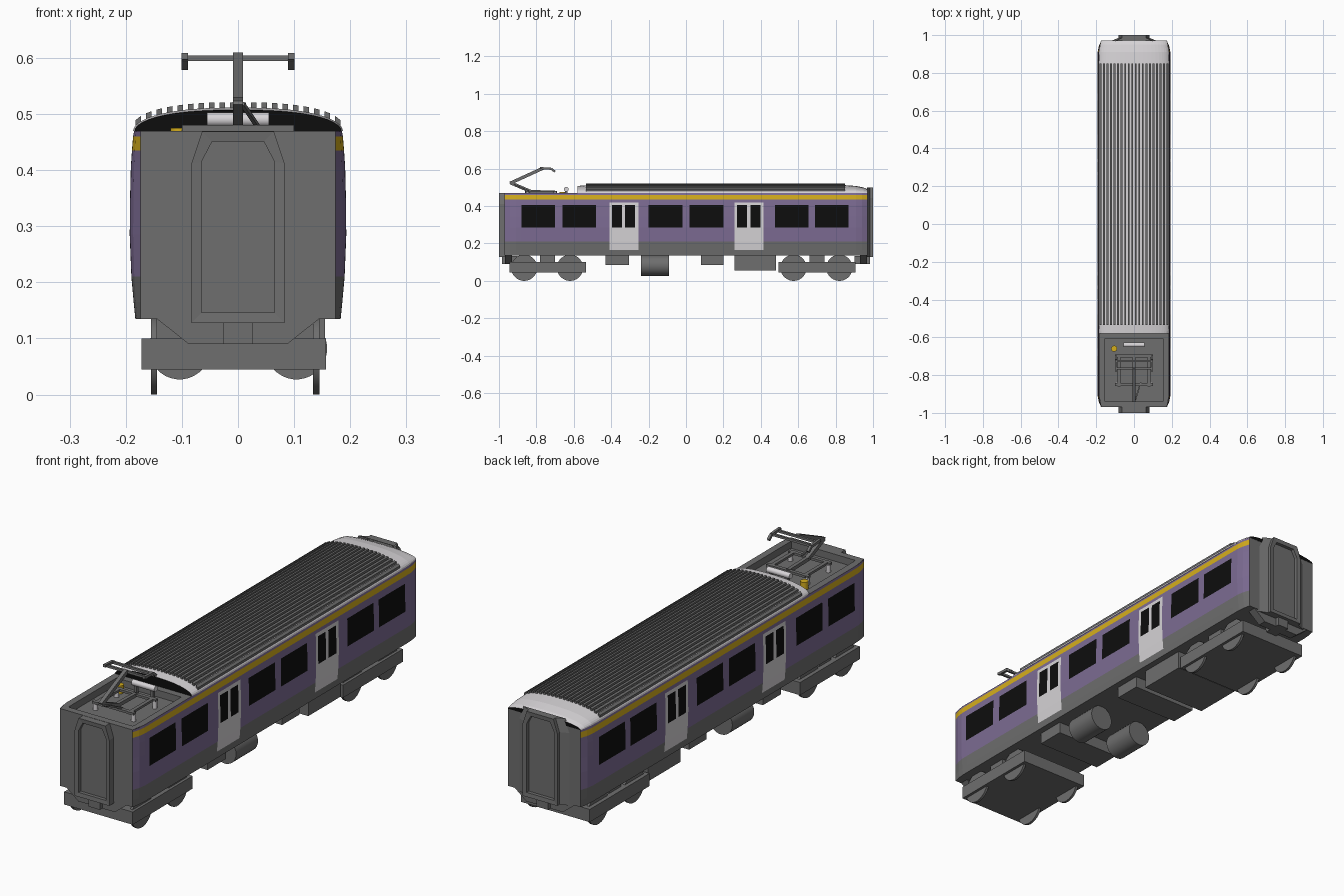
import bpy, bmesh, math
from mathutils import Vector

if "Cube" in bpy.data.objects:
    bpy.data.objects.remove(bpy.data.objects["Cube"])


def material(name, col):
    m = bpy.data.materials.new(name)
    m.diffuse_color = (*col, 1)
    m.use_nodes = True
    m.node_tree.nodes["Principled BSDF"].inputs["Base Color"].default_value = m.diffuse_color
    return m


GREY = material("mid grey", (0.156, 0.156, 0.156))
PURPLE = material("purple", (0.205, 0.15, 0.295))
YELLOW = material("yellow", (0.66, 0.42, 0.012))
WHITE = material("off white", (0.68, 0.66, 0.68))
BLACK = material("window black", (0.004, 0.004, 0.004))


def build(name, verts, faces, mats, index=None):
    bm = bmesh.new()
    vs = [bm.verts.new(v) for v in verts]
    for i, f in enumerate(faces):
        face = bm.faces.new([vs[k] for k in f])
        if index:
            face.material_index = index[i]
    bmesh.ops.recalc_face_normals(bm, faces=bm.faces)
    me = bpy.data.meshes.new(name)
    bm.to_mesh(me)
    bm.free()
    for m in mats:
        me.materials.append(m)
    ob = bpy.data.objects.new(name, me)
    bpy.context.collection.objects.link(ob)
    return ob


def loft(name, loops, mats, cap_first=True, cap_last=True, cap_index=0):
    n = len(loops[0])
    verts = [p for l in loops for p in l]
    faces = [(r * n + i, r * n + (i + 1) % n, (r + 1) * n + (i + 1) % n, (r + 1) * n + i)
             for r in range(len(loops) - 1) for i in range(n)]
    index = [0] * len(faces)
    if cap_first:
        faces.append(tuple(range(n)))
        index.append(cap_index)
    if cap_last:
        faces.append(tuple(range(len(verts) - n, len(verts))))
        index.append(cap_index)
    return build(name, verts, faces, mats, index)


def box(name, x0, x1, y0, y1, z0, z1, mat=GREY):
    return loft(name, [[(x0, y0, z), (x1, y0, z), (x1, y1, z), (x0, y1, z)] for z in (z0, z1)], [mat])


def rod(name, a, b, r, mat=GREY, sides=4, smooth=False):
    a, b = Vector(a), Vector(b)
    d = (b - a).normalized()
    u = d.cross(Vector((0, 0, 1)) if abs(d.z) < 0.9 else Vector((1, 0, 0))).normalized()
    v = d.cross(u)
    ang = [(i + 0.5) * math.tau / sides for i in range(sides)]
    ring = [(u * math.cos(t) + v * math.sin(t)) * r for t in ang]
    ob = loft(name, [[p + q for q in ring] for p in (a, b)], [mat])
    if smooth:
        for f in ob.data.polygons:
            f.use_smooth = len(f.vertices) == 4
        for e in ob.data.edges:
            d2 = ob.data.vertices[e.vertices[0]].co - ob.data.vertices[e.vertices[1]].co
            e.use_edge_sharp = abs(d2.normalized().dot(d)) < 0.5
    return ob


# Body sides: grid cut at window, door and stripe edges, coloured by rule
WIN = [(-.88, -.70), (-.66, -.48), (-.20, -.02), (.02, .20), (.475, .655), (.69, .87)]
DOORS = [(-.41, -.255), (.26, .415)]
DOORWIN = [(a + o, a + o + .053) for a, _ in DOORS for o in (.014, .085)]
WIDTH = {.135: .183, .165: .186, .21: .19, .285: .193, .345: .1925, .405: .191,
         .42: .19, .435: .189, .46: .187, .47: .185}
Z = sorted(WIDTH)
Y = sorted({v for s in WIN + DOORS + DOORWIN for v in s} | {-.97, -.94, -.91, .91, .94, .97})


def half_width(y, z):
    e = max(0, (abs(y) - .9) / .07) ** 2
    return WIDTH[z] * (1 - e) + .174 * e


def side_colour(y, z):
    inside = lambda spans: any(a < y < b for a, b in spans)
    if .285 < z < .405 and inside(WIN + DOORWIN):
        return 4
    if .165 < z < .42 and inside(DOORS):
        return 3
    return 0 if z < .21 else 2 if .435 < z < .46 else 1


verts, faces, index = [], [], []
nz = len(Z)
for s in (-1, 1):
    verts += [(s * half_width(y, z), y, z) for y in Y for z in Z]
half = len(Y) * nz
for s in (0, half):
    for i in range(len(Y) - 1):
        for j in range(nz - 1):
            k = s + i * nz + j
            faces.append((k, k + 1, k + nz + 1, k + nz))
            index.append(side_colour((Y[i] + Y[i + 1]) / 2, (Z[j] + Z[j + 1]) / 2))
for i in (0, len(Y) - 1):  # flat ends
    for j in range(nz - 1):
        k = i * nz + j
        faces.append((k, k + 1, half + k + 1, half + k))
        index.append(0)
for i in range(len(Y) - 1):  # floor
    k = i * nz
    faces.append((k, k + nz, half + k + nz, half + k))
    index.append(0)
build("body_shell", verts, faces, [GREY, PURPLE, YELLOW, WHITE, BLACK], index)


# Arched roof, sloping down at the rear, with black ends
def arch(x):
    return .042 * math.sqrt(max(0, 1 - (abs(x) / .187) ** 2.5))


XS = [-.187 * math.cos(math.pi * i / 24) for i in range(25)]
loops = []
for y, h, w in ((-.58, .9, .985), (-.53, 1, 1), (.85, 1, 1), (.91, .9, .99), (.95, .7, .96), (.971, .5, .935)):
    loops.append([(x * w, y, .4695 + arch(x) * h) for x in XS])
roof = loft("roof", loops, [WHITE, BLACK], cap_index=1)

# Roof ribs
for i in range(20):
    x = (i - 9.5) * .0187
    prof = [(x + d, .47 + arch(x + d) + o) for d, o in ((-.0048, -.006), (.0048, -.006), (.0048, .009), (-.0048, .009))]
    loft("roof_rib", [[(a, y, b) for a, b in prof] for y in (-.535, .85)], [GREY])

# Sunken equipment well at the front of the roof
outer = [(-.174, -.97), (.174, -.97), (.185, -.91), (.185, -.575), (-.185, -.575), (-.185, -.91)]
inner = [(-.153, -.94), (.153, -.94), (.155, -.93), (.155, -.61), (-.155, -.61), (-.155, -.93)]
loft("roof_well", [[(x, y, .47) for x, y in outer], [(x, y, .47) for x, y in inner],
                   [(x, y, .44) for x, y in inner]], [GREY], cap_first=False)


# Gangway frames with recessed doors, valances and couplers at both ends
def gangway(name, s, lift):
    def ring(pts, y):
        both = pts + [(-x, z) for x, z in reversed(pts)]
        return [(x, s * y, z + (lift if z > .3 else 0)) for x, z in both]
    out = [(.083, .128), (.083, .412), (.064, .469)]
    wide = [(.125 if lift else .083, .128), (.125 if lift else .083, .412), (.10 if lift else .064, .469)]
    inn = [(.065, .146), (.065, .415), (.046, .451)]
    loft(name, [ring(wide, .968), ring(out, .985), ring(out, 1), ring(inn, .998), ring(inn, .983)],
         [GREY], cap_first=False)


for end, s in (("front", -1), ("rear", 1)):
    gangway(end + "_gangway", s, .03 if s > 0 else 0)
    loft(end + "_valance", [[(x, s * y, z) for x, z in ((-.147, .137), (-.088, .09), (.088, .09), (.147, .137))]
                            for y in (.968, .93)], [GREY])
    box(end + "_coupler", -.027, .027, *sorted((s * .985, s * .9)), .09, .132)

# Bogies: frame, bolster, wheels and axles
for end, y0, y1, axles in (("front", -.945, -.535, (-.865, -.62)), ("rear", .495, .905, (.575, .82))):
    box(end + "_bogie_frame", -.172, .157, y0, y1, .045, .10)
    mid = (y0 + y1) / 2
    box(end + "_bolster", -.15, .14, mid - .04, mid + .04, .10, .14)
    for y in axles:
        for x in (-.155, .134):
            rod("wheel", (x, y, .07), (x + .011, y, .07), .07, GREY, 32, True)
        rod("axle", (-.15, y, .07), (.14, y, .07), .015, GREY, 12, True)

# Underfloor boxes and tanks
box("equipment_box_front", -.155, .155, -.43, -.305, .085, .137)
box("equipment_box_middle", -.155, .155, .08, .20, .085, .137)
box("equipment_box_rear", -.155, .155, .26, .48, .055, .137)
for x in (-.104, .104):
    rod("air_tank", (x, -.24, .082), (x, -.09, .082), .055, GREY, 32, True)

# Roof well equipment
rod("white_cylinder", (-.055, -.64, .49), (.055, -.64, .49), .0125, WHITE, 20, True)
for x in (-.04, .04):
    box("cylinder_stand", x - .006, x + .006, -.646, -.634, .44, .482)
rod("yellow_canister", (-.105, -.66, .44), (-.105, -.66, .475), .016, YELLOW, 16, True)
for x in (-.057, .057):
    for y in (-.845, -.70):
        rod("insulator", (x * 1.6, y, .44), (x * 1.6, y, .472), .010, WHITE, 12, True)

# Pantograph: base frame, folded arms and collector head
for x in (-.08, .08):
    box("pantograph_base_side", x - .008, x + .008, -.86, -.69, .470, .480)
for y in (-.85, -.70):
    box("pantograph_base_bar", -.1, .1, y - .008, y + .008, .470, .480)
rod("lower_arm", (0, -.70, .475), (0, -.84, .478), .011)
rod("lower_arm_rise", (0, -.83, .478), (0, -.94, .525), .012)
rod("upper_arm", (0, -.94, .522), (0, -.765, .602), .012)
rod("steady_rod", (.035, -.84, .478), (.008, -.93, .518), .005)
rod("head_bar", (-.1, -.765, .599), (.1, -.765, .599), .007)
rod("head_bar_rear", (-.1, -.725, .599), (.1, -.725, .599), .007)
for x in (-.095, .095):
    path = [(x, -.78, .603), (x, -.72, .599), (x, -.70, .583)]
    for a, b in zip(path, path[1:]):
        rod("head_horn", a, b, .008)
